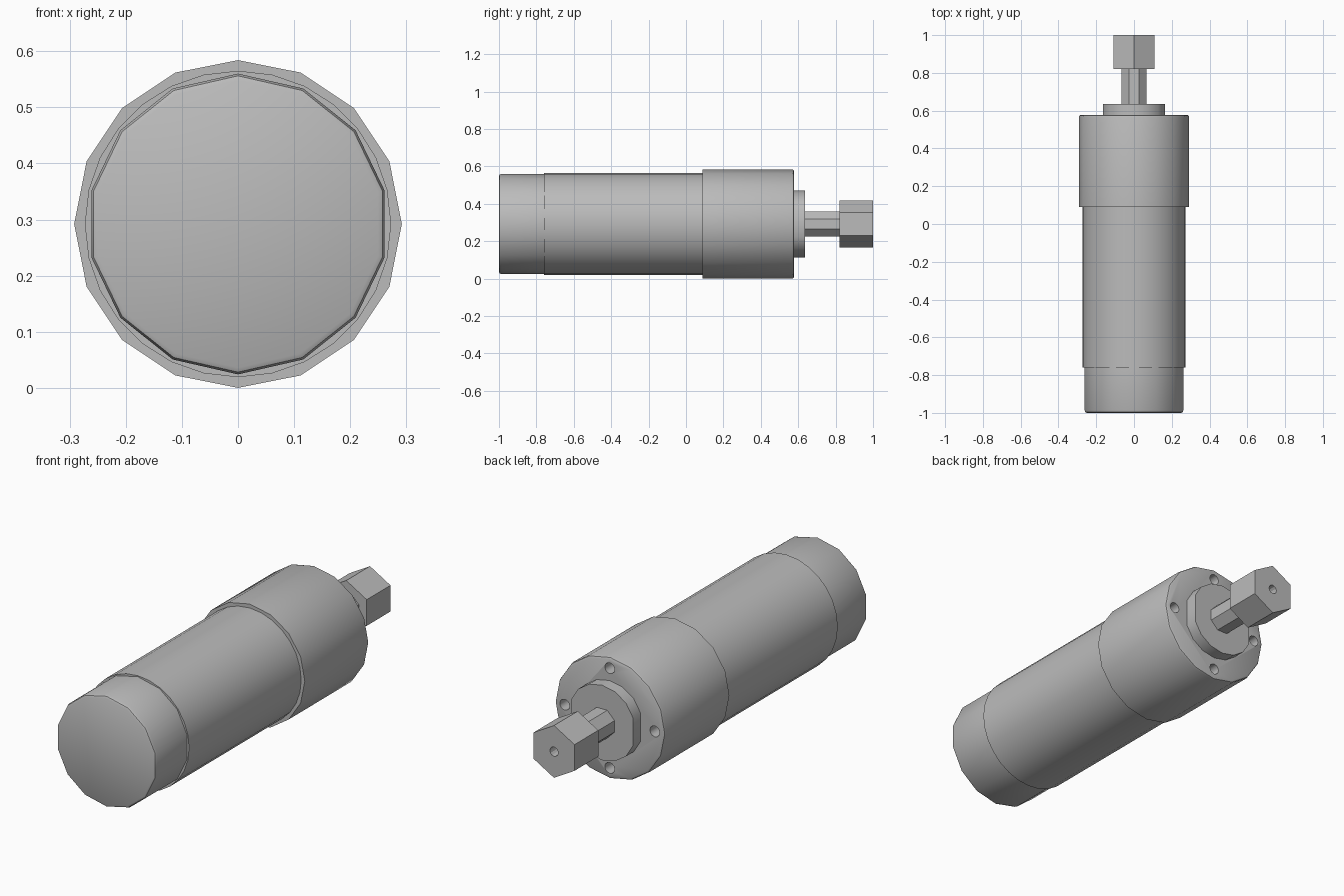
import bpy
import bmesh
import math

AXIS_Z = 0.292

cube = bpy.data.objects.get("Cube")
if cube:
    bpy.data.objects.remove(cube, do_unlink=True)

metal = bpy.data.materials.new("grey metal")
metal.use_nodes = True
GREY = (0.5, 0.5, 0.5, 1)
metal.diffuse_color = GREY
metal.node_tree.nodes["Principled BSDF"].inputs["Base Color"].default_value = GREY


def turned(name, sides, profile, turn=0.0, x=0.0, z=0.0, half_width=None):
    """Turn a (radius, y) profile about a line along y; half_width mills two side flats."""
    bm = bmesh.new()
    rings = []
    for radius, y in profile:
        ring = []
        for i in range(sides):
            a = math.tau * (i + turn) / sides
            px = radius * math.sin(a)
            if half_width:
                px = max(-half_width, min(half_width, px))
            ring.append(bm.verts.new((x + px, y, AXIS_Z + z + radius * math.cos(a))))
        rings.append(ring)
    for a, b in zip(rings, rings[1:]):
        for i in range(sides):
            j = (i + 1) % sides
            bm.faces.new((a[i], a[j], b[j], b[i]))
    bm.faces.new(rings[0])
    bm.faces.new(rings[-1])
    bmesh.ops.recalc_face_normals(bm, faces=bm.faces)
    mesh = bpy.data.meshes.new(name)
    bm.to_mesh(mesh)
    bm.free()
    mesh.materials.append(metal)
    obj = bpy.data.objects.new(name, mesh)
    bpy.context.collection.objects.link(obj)
    return obj


def drill(obj, radius, y0, y1, x=0.0, z=0.0):
    """Cut a round blind hole along y."""
    cutter = turned("hole_cutter", 12, [(radius, y0), (radius, y1)], x=x, z=z)
    cutter.hide_render = True
    mod = obj.modifiers.new("hole", 'BOOLEAN')
    mod.operation = 'DIFFERENCE'
    mod.solver = 'EXACT'
    mod.object = cutter
    bpy.context.view_layer.update()
    graph = bpy.context.evaluated_depsgraph_get()
    mesh = bpy.data.meshes.new_from_object(obj.evaluated_get(graph))
    obj.modifiers.clear()
    obj.data = mesh
    bpy.data.objects.remove(cutter, do_unlink=True)


def smooth(obj, degrees):
    bpy.ops.object.select_all(action='DESELECT')
    obj.select_set(True)
    bpy.context.view_layer.objects.active = obj
    bpy.ops.object.shade_smooth_by_angle(angle=math.radians(degrees))


# Motor can with its rounded end cap
end_cap = turned("end_cap", 14, [(0.256, -1.0), (0.264, -0.996), (0.268, -0.985), (0.268, -0.76)])
motor_can = turned("motor_can", 28, [(0.273, -0.76), (0.273, 0.089)])

# Gearbox sleeve with four mounting holes in its face
gearbox = turned("gearbox_sleeve", 16, [(0.292, 0.089), (0.292, 0.565), (0.289, 0.574), (0.281, 0.578)])
for k in range(4):
    a = k * math.pi / 2
    drill(gearbox, 0.026, 0.45, 0.62, 0.239 * math.sin(a), 0.239 * math.cos(a))

# Pilot boss with two side flats
boss = turned("pilot_boss", 16, [(0.18, 0.57), (0.18, 0.636)], half_width=0.163)

# Output shaft and hexagonal drive end with a centre hole
shaft = turned("output_shaft", 8, [(0.072, 0.63), (0.072, 0.825)], turn=0.5)
hex_drive = turned("hex_drive", 6, [(0.1255, 0.82), (0.1255, 1.0)])
drill(hex_drive, 0.022, 0.88, 1.05)

for part in (end_cap, motor_can, gearbox, boss):
    smooth(part, 40)
